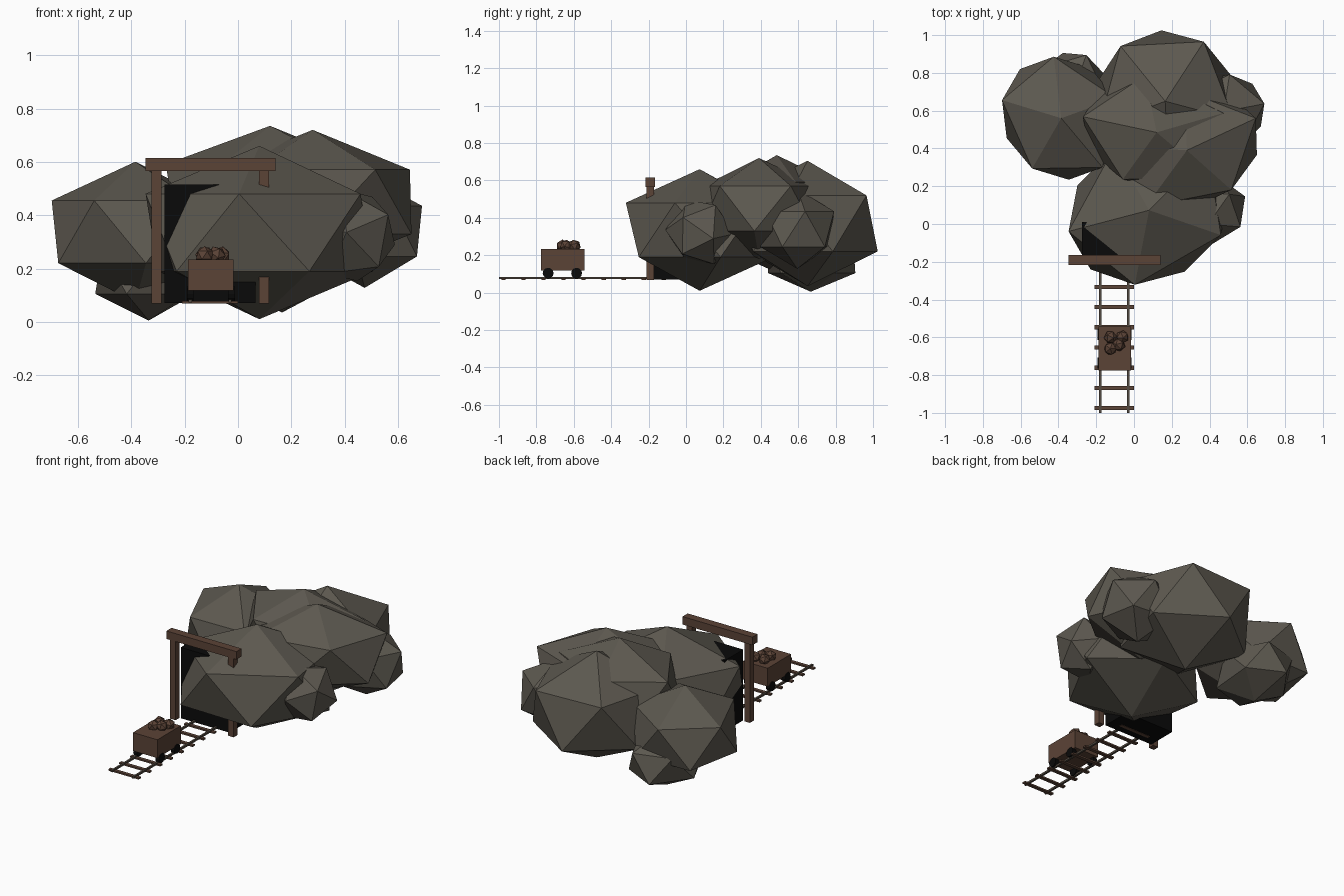
import bpy
import math
from mathutils import Vector

cube = bpy.data.objects.get("Cube")
if cube:
    bpy.data.objects.remove(cube, do_unlink=True)


def make_material(name, rgb):
    mat = bpy.data.materials.new(name)
    mat.use_nodes = True
    color = (*rgb, 1)
    mat.diffuse_color = color
    bsdf = mat.node_tree.nodes["Principled BSDF"]
    bsdf.inputs["Base Color"].default_value = color
    bsdf.inputs["Roughness"].default_value = 0.9
    return mat


STONE = make_material("stone", (0.108, 0.098, 0.079))
WOOD = make_material("wood", (0.105, 0.056, 0.037))
RAIL = make_material("rail_metal", (0.085, 0.068, 0.052))
BLACK = make_material("black", (0.003, 0.003, 0.003))


def finish(name, mat):
    obj = bpy.context.object
    obj.name = name
    obj.data.name = name
    obj.data.materials.append(mat)
    return obj


def box(name, low, high, mat):
    low, high = Vector(low), Vector(high)
    bpy.ops.mesh.primitive_cube_add(size=1, location=(low + high) / 2)
    obj = finish(name, mat)
    obj.scale = high - low
    return obj


def rock(name, center, radii, turn, mat=STONE, tilt=0):
    bpy.ops.mesh.primitive_ico_sphere_add(subdivisions=1, radius=1, location=center)
    obj = finish(name, mat)
    obj.scale = radii
    obj.rotation_euler = (math.radians(tilt), 0, math.radians(turn))
    return obj


# Rocky hill made of overlapping faceted boulders
rock("front_boulder", (0.08, 0.073, 0.335), (0.42, 0.50, 0.325), 120)
rock("middle_boulder", (0.12, 0.485, 0.475), (0.447, 0.33, 0.26), 168)
rock("left_boulder", (0.28, 0.39, 0.45), (0.45, 0.34, 0.27), 25)
rock("back_boulder", (0.165, 0.65, 0.37), (0.42, 0.42, 0.335), -87)
rock("right_boulder", (-0.385, 0.56, 0.3375), (0.38, 0.34, 0.263), -50)
rock("right_small_boulder", (-0.335, 0.667, 0.185), (0.225, 0.275, 0.18), -5)
rock("left_back_boulder", (0.475, 0.595, 0.34), (0.245, 0.22, 0.2125), 11)
rock("left_front_boulder", (0.42, 0.075, 0.325), (0.185, 0.185, 0.19), -20, tilt=25)

# Dark tunnel mouth
box("tunnel", (-0.275, -0.175, 0.07), (0.065, 0.01, 0.515), BLACK)

# Timber frame
for side, x in (("right", -0.305), ("left", 0.098)):
    box(side + "_post", (x - 0.019, -0.21, 0.068), (x + 0.019, -0.172, 0.57), WOOD)
box("lintel", (-0.346, -0.216, 0.565), (0.14, -0.165, 0.615), WOOD)

# Track with evenly spaced sleepers
for side, x in (("right", -0.179), ("left", -0.03)):
    box(side + "_rail", (x - 0.006, -1.0, 0.072), (x + 0.006, -0.06, 0.084), RAIL)
for i in range(9):
    y = -0.975 + i * 0.107
    box("sleeper", (-0.21, y - 0.011, 0.068), (0.0, y + 0.011, 0.078), WOOD)

# Mine cart
box("cart_body", (-0.187, -0.776, 0.118), (-0.017, -0.543, 0.233), WOOD)
for x in (-0.179, -0.025):
    for y in (-0.737, -0.585):
        bpy.ops.mesh.primitive_cylinder_add(
            vertices=12, radius=0.029, depth=0.026,
            location=(x, y, 0.104), rotation=(0, math.pi / 2, 0))
        finish("cart_wheel", BLACK)

# Ore heap
for i, (x, y) in enumerate([(-0.125, -0.66), (-0.062, -0.597),
                            (-0.125, -0.6), (-0.08, -0.64)]):
    rock("ore_chunk", (x, y, 0.25), (0.036, 0.036, 0.034), 40 * i, WOOD, tilt=15 * i)
